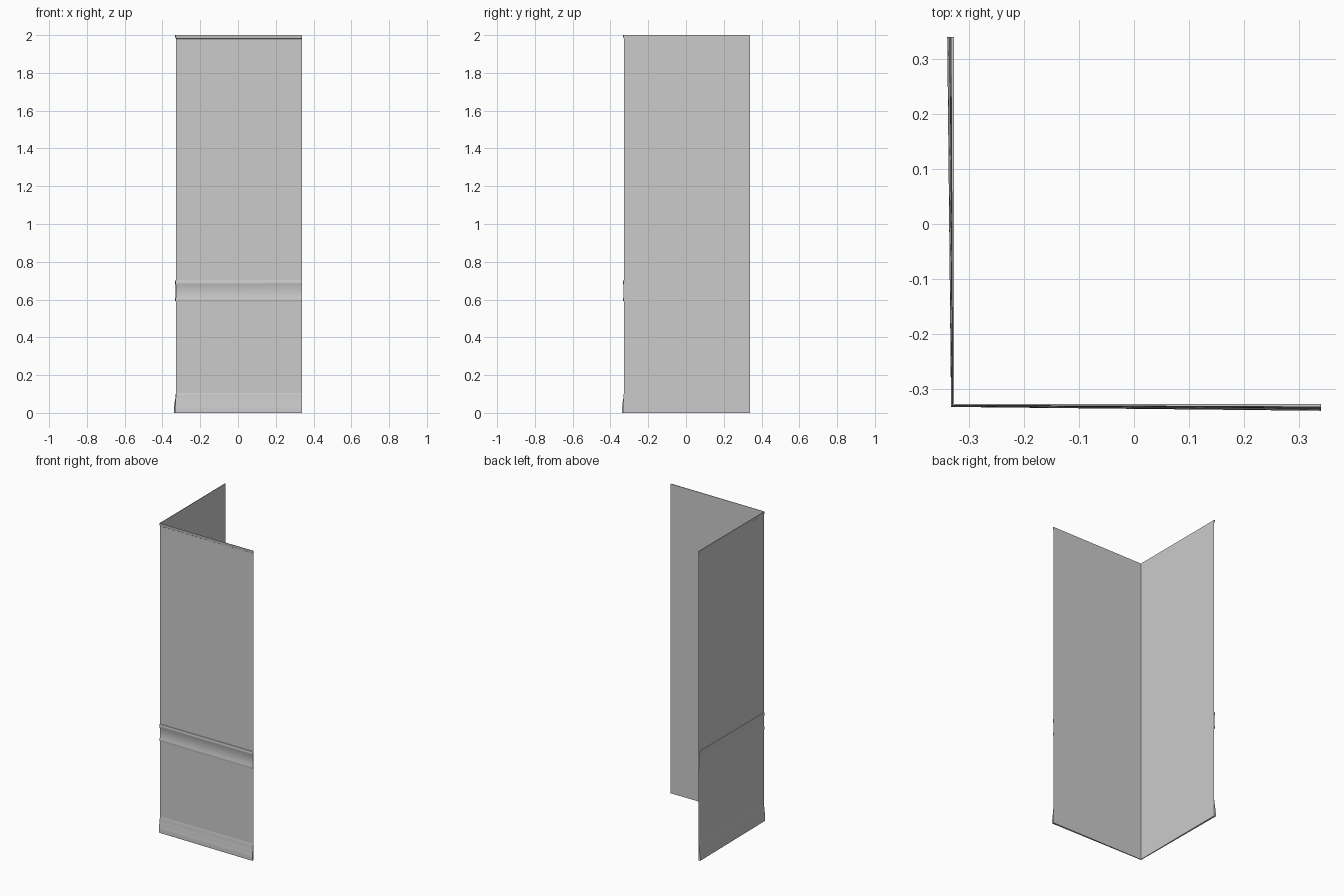
import bpy, bmesh

if "Cube" in bpy.data.objects:
    bpy.data.objects.remove(bpy.data.objects["Cube"])

C = 0.328      # distance of both wall faces from the centre
END = 0.34     # free ends of the walls
TAPER = 0.42   # trims get shallower towards the corner


def sweep(name, profile, caps=True, smooth=False):
    """Sweep an outward (depth, z) profile along the L: left wall, corner, front wall."""
    bm = bmesh.new()
    rows = []
    for d, z in profile:
        k = C + d * TAPER
        rows.append([bm.verts.new(p) for p in
                     ((-C - d, END, z), (-k, -k, z), (END, -C - d, z))])
    for a, b in zip(rows, rows[1:]):
        for i in range(2):
            bm.faces.new((a[i], a[i + 1], b[i + 1], b[i]))
    if caps:
        bm.faces.new([r[0] for r in rows])
        bm.faces.new([r[2] for r in reversed(rows)])
    me = bpy.data.meshes.new(name)
    bm.to_mesh(me)
    bm.free()
    ob = bpy.data.objects.new(name, me)
    bpy.context.collection.objects.link(ob)
    if smooth:
        bpy.context.view_layer.objects.active = ob
        ob.select_set(True)
        bpy.ops.object.shade_smooth_by_angle()
        ob.select_set(False)
    return ob


# Two plain wall sheets meeting at the corner
sweep("corner_walls", [(0, 0), (0, 2)], caps=False)

# Flared skirting board
sweep("skirting_board", [(0, 0), (.012, 0), (.012, .025), (.0105, .035),
                         (.009, .04), (.008, .055), (.0055, .066),
                         (.004, .075), (.003, .09), (.0015, .1), (0, .105)],
      smooth=True)

# Chair rail with a rounded bead at each edge
sweep("chair_rail", [(0, .59), (.004, .591), (.006, .597), (.005, .605),
                     (.002, .613), (.002, .675), (.005, .68), (.0065, .688),
                     (.006, .696), (.004, .7), (0, .702)], smooth=True)

# Narrow trim along the top edge
sweep("top_trim", [(0, 1.98), (.002, 1.981), (.004, 1.99), (.005, 1.996),
                   (.005, 2), (0, 2)])
